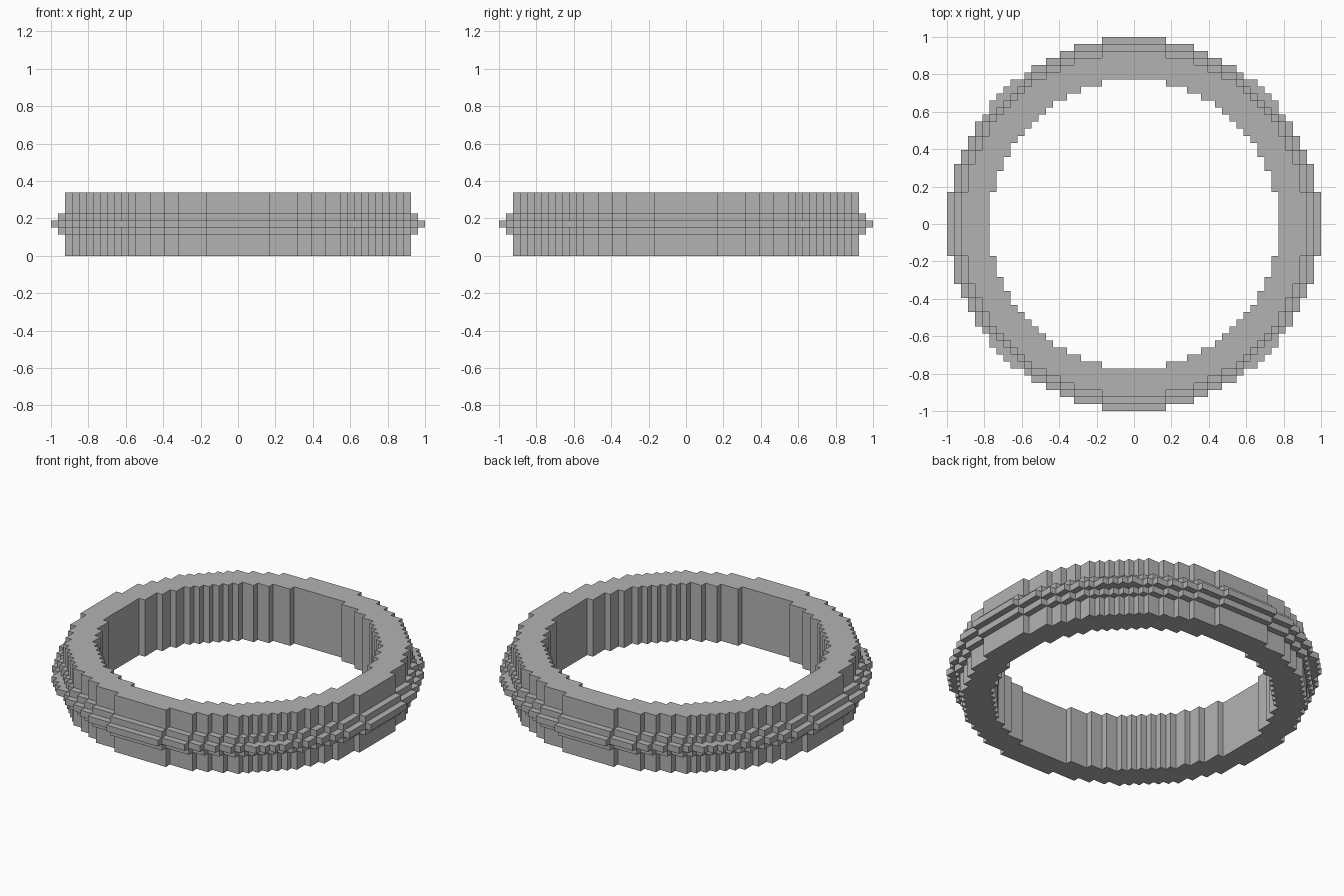
import bpy
import bmesh
from mathutils import Vector

if "Cube" in bpy.data.objects:
    bpy.data.objects.remove(bpy.data.objects["Cube"])

STEP = 2 / 53            # size of one block
HOLE = 20.45             # radii are in blocks
# Stacked bands from the ground up: bottom, top, outer radius
BANDS = [(0, 3, 24.45), (3, 4, 25.45), (4, 5, 26.37), (5, 6, 25.45), (6, 9, 24.45)]


def solid(i, j, k):
    """Whether the block column i, j is filled in band k."""
    if not 0 <= k < len(BANDS):
        return False
    return HOLE ** 2 < i * i + j * j <= BANDS[k][2] ** 2


def add_side(bm, low, high, axis, sign):
    """Add one outward-facing side of the box between two corners."""
    u, v = [a for a in range(3) if a != axis]
    corners = []
    for pick_u, pick_v in ((0, 0), (1, 0), (1, 1), (0, 1)):
        point = Vector(low)
        point[axis] = high[axis] if sign > 0 else low[axis]
        point[u] = (low, high)[pick_u][u]
        point[v] = (low, high)[pick_v][v]
        corners.append(bm.verts.new(point * STEP))
    face = bm.faces.new(corners)
    face.normal_update()
    if face.normal[axis] * sign < 0:
        face.normal_flip()


# Blocky ring: keep only the exposed sides of the blocks
bm = bmesh.new()
cells = range(-27, 28)
for k, (bottom, top, _) in enumerate(BANDS):
    for i in cells:
        for j in cells:
            if not solid(i, j, k):
                continue
            low, high = (i - 0.5, j - 0.5, bottom), (i + 0.5, j + 0.5, top)
            for axis in range(3):
                for sign in (-1, 1):
                    beside = [i, j, k]
                    beside[axis] += sign
                    if not solid(*beside):
                        add_side(bm, low, high, axis, sign)
bmesh.ops.remove_doubles(bm, verts=bm.verts[:], dist=STEP / 100)
bm.normal_update()

# Merge neighbouring flat sides into long strips
seams = []
for edge in bm.edges:
    if len(edge.link_faces) == 2:
        a, b = (f.normal for f in edge.link_faces)
        run = edge.verts[0].co - edge.verts[1].co
        along_x = abs(run.x) > STEP / 2
        if a.dot(b) > 0.99 and not (along_x and abs(a.z) > 0.5):
            if abs(a.z) > 0.5 or abs(run.z) > STEP / 2:
                seams.append(edge)
bmesh.ops.dissolve_edges(bm, edges=seams, use_verts=False)

mesh = bpy.data.meshes.new("stepped_ring")
bm.to_mesh(mesh)
bm.free()
ring = bpy.data.objects.new("stepped_ring", mesh)
bpy.context.collection.objects.link(ring)

# Plain grey finish
grey = bpy.data.materials.new("mid_grey")
grey.use_nodes = True
colour = (0.45, 0.45, 0.45, 1)
grey.diffuse_color = colour
grey.node_tree.nodes["Principled BSDF"].inputs["Base Color"].default_value = colour
mesh.materials.append(grey)
